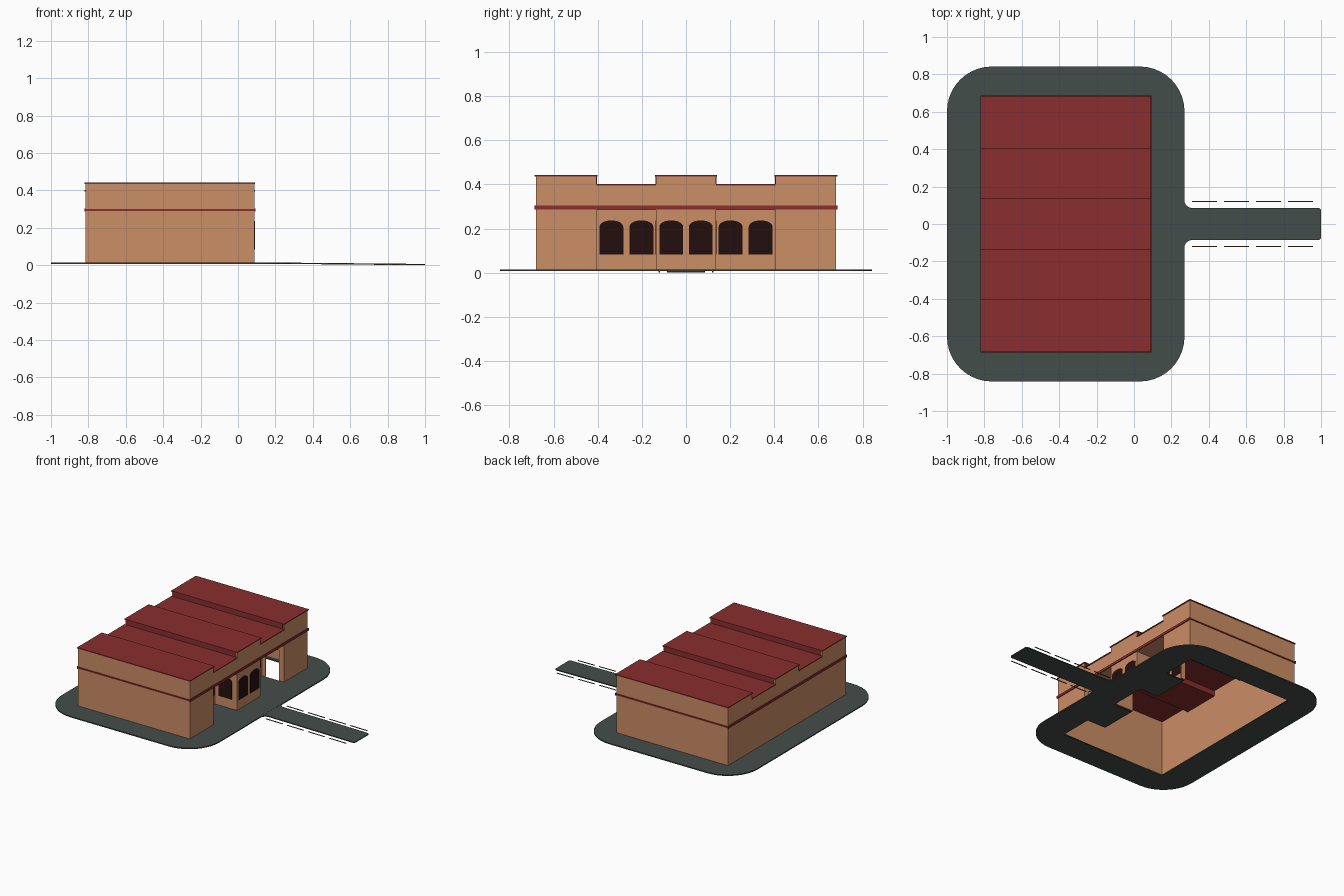
import bpy, bmesh, math
from mathutils import Vector

if "Cube" in bpy.data.objects:
    bpy.data.objects.remove(bpy.data.objects["Cube"])


def srgb(name, r, g, b):
    m = bpy.data.materials.new(name)
    lin = [((c / 255 + 0.055) / 1.055) ** 2.4 if c > 10 else c / 3294 for c in (r, g, b)]
    m.diffuse_color = (*lin, 1)
    m.use_nodes = True
    m.node_tree.nodes["Principled BSDF"].inputs["Base Color"].default_value = m.diffuse_color
    return m


WALL = srgb("terracotta wall", 203, 142, 102)
RED = srgb("red roof", 138, 46, 46)
DARK = srgb("dark window", 36, 15, 14)
STONE = srgb("grey green paving", 68, 77, 74)
OLIVE = srgb("olive marker", 92, 104, 66)
TAN = srgb("tan marker", 122, 96, 58)


def prism(name, pts, direction, mat):
    """Flat polygon of 3D points, extruded along a direction."""
    bm = bmesh.new()
    face = bm.faces.new([bm.verts.new(p) for p in pts])
    ext = bmesh.ops.extrude_face_region(bm, geom=[face], use_keep_orig=True)
    new = [v for v in ext["geom"] if isinstance(v, bmesh.types.BMVert)]
    bmesh.ops.translate(bm, verts=new, vec=Vector(direction))
    bmesh.ops.recalc_face_normals(bm, faces=bm.faces)
    me = bpy.data.meshes.new(name)
    bm.to_mesh(me)
    bm.free()
    me.materials.append(mat)
    ob = bpy.data.objects.new(name, me)
    bpy.context.collection.objects.link(ob)
    return ob


def box(name, x, y, z, mat):
    return prism(name, [(x[0], y[0], z[0]), (x[1], y[0], z[0]),
                        (x[1], y[1], z[0]), (x[0], y[1], z[0])], (0, 0, z[1] - z[0]), mat)


def arc(cx, cy, r, a0, a1, n=10):
    return [(cx + r * math.cos(math.radians(a0 + (a1 - a0) * i / n)),
             cy + r * math.sin(math.radians(a0 + (a1 - a0) * i / n))) for i in range(n + 1)]


X0, X1, Y1 = -0.815, 0.087, 0.68      # building footprint
A, B = 0.135, 0.405                   # recess between these |y|
XR = -0.09                            # recess back wall
G, S, LOW, TOP = 0.015, 0.285, 0.395, 0.435
T = 0.008                             # wall thickness

# paved ring: rounded outline with a hole that leaves floors in the recesses
R = 0.24
outer = (arc(0.27 - R, 0.842 - R, R, 0, 90) + arc(-1 + R, 0.842 - R, R, 90, 180)
         + arc(-1 + R, -0.842 + R, R, 180, 270) + arc(0.27 - R, -0.842 + R, R, 270, 360))
half = [(0.06, 0.0), (0.06, A), (XR, A), (XR, B), (0.06, B), (0.06, 0.65), (-0.785, 0.65)]
hole = half + [(x, -y) for x, y in reversed(half[1:])]
cu = bpy.data.curves.new("paving", 'CURVE')
cu.dimensions = '2D'
cu.fill_mode = 'BOTH'
cu.extrude = 0.004
for loop in (outer, hole):
    sp = cu.splines.new('POLY')
    sp.points.add(len(loop) - 1)
    for p, (x, y) in zip(sp.points, loop):
        p.co = (x, y, 0, 1)
    sp.use_cyclic_u = True
paving = bpy.data.objects.new("paving", cu)
bpy.context.collection.objects.link(paving)
paving.location.z = 0.011
cu.materials.append(STONE)
bpy.context.view_layer.objects.active = paving
paving.select_set(True)
bpy.ops.object.convert(target='MESH')
paving.select_set(False)


# sloping path with flared junction
def slope(x):
    return 0.007 * (1 - x) / 0.73


side = arc(0.31, 0.126, 0.04, 180, 270, 6) + arc(0.985, 0.071, 0.015, 90, 0, 3)
outline = side + [(x, -y) for x, y in reversed(side)]
prism("path", [(x, y, slope(x)) for x, y in outline], (0, 0, 0.007), STONE)

# dashed marker lines along both sides of the path
for sgn, mat in ((1, OLIVE), (-1, TAN)):
    for i in range(4):
        x = 0.31 + 0.171 * i
        y = sgn * 0.121
        prism("path_marker", [(x, y - 0.003, slope(x)), (x + 0.134, y - 0.003, slope(x + 0.134)),
                              (x + 0.134, y + 0.003, slope(x + 0.134)), (x, y + 0.003, slope(x))],
              (0, 0, 0.004), mat)

# outer walls
box("back_wall", (X0, X0 + T), (-Y1, Y1), (G, LOW), WALL)
box("front_lintel_wall", (X1 - T, X1), (-Y1, Y1), (S, LOW), WALL)
box("centre_front_wall", (X1 - T, X1), (-A, A), (G, S), WALL)
for s in (-1, 1):
    def span(a, b):
        return tuple(sorted((s * a, s * b)))
    box("side_wall", (X0, X1), span(Y1 - T, Y1), (G, TOP), WALL)
    box("wing_front_wall", (X1 - T, X1), span(B, Y1), (G, S), WALL)
    # recessed bay: back, soffit, inner side and doorway side
    box("recess_back", (XR - T, XR), span(A - T, B + T), (G, S), WALL)
    box("recess_soffit", (XR, X1 - T), span(A - T, B + T), (S, S + T), WALL)
    box("recess_inner_side", (XR, X1 - T), span(A - T, A), (G, S), WALL)
    box("door_jamb_front", (0.047, X1 - T), span(B, B + T), (G, S), WALL)
    box("door_jamb_back", (XR, -0.063), span(B, B + T), (G, S), WALL)
    box("door_lintel", (-0.063, 0.047), span(B, B + T), (0.237, S), WALL)


# arched windows
def arched(name, place, direction):
    w, spring, rise = 0.054, 0.208, 0.029
    pts = [(-w, 0.083), (w, 0.083)]
    pts += [(w * math.cos(math.pi * i / 12), spring + rise * math.sin(math.pi * i / 12))
            for i in range(13)]
    prism(name, [place(u, z) for u, z in pts], direction, DARK)


for s in (-1, 1):
    for y, x in ((0.067, X1), (0.202, XR), (0.338, XR)):
        arched("front_window", lambda u, z: (x, s * y + u, z), (0.003, 0, 0))
    arched("recess_side_window", lambda u, z: (-0.008 + u, s * A, z), (0, s * 0.003, 0))

# stepped roof: three high sections, two low ones
for y0, y1 in ((-Y1, -B), (-A, A), (B, Y1)):
    for xa, xb in ((X0, X0 + T), (X1 - T, X1)):
        box("parapet", (xa, xb), (y0, y1), (LOW, TOP), WALL)
    for y in (y0, y1):
        if abs(y) < 0.6:
            box("roof_step", (X0 + T, X1 - T), (y - 0.003, y + 0.003), (LOW, TOP), RED)
    box("high_roof", (X0 - 0.005, X1 + 0.005), (y0 - 0.005, y1 + 0.005), (TOP, TOP + 0.007), RED)
for s in (-1, 1):
    ys = sorted((s * A, s * B))
    box("low_roof", (X0 - 0.005, X1 + 0.005), ys, (LOW, LOW + 0.007), RED)

# red string course around the building
Z = (0.287, 0.304)
P = 0.006
for xa, xb in ((X0 - P, X0), (X1, X1 + P)):
    box("band_long", (xa, xb), (-Y1 - P, Y1 + P), Z, RED)
for ya, yb in ((-Y1 - P, -Y1), (Y1, Y1 + P)):
    box("band_short", (X0, X1), (ya, yb), (0.291, 0.300), RED)
